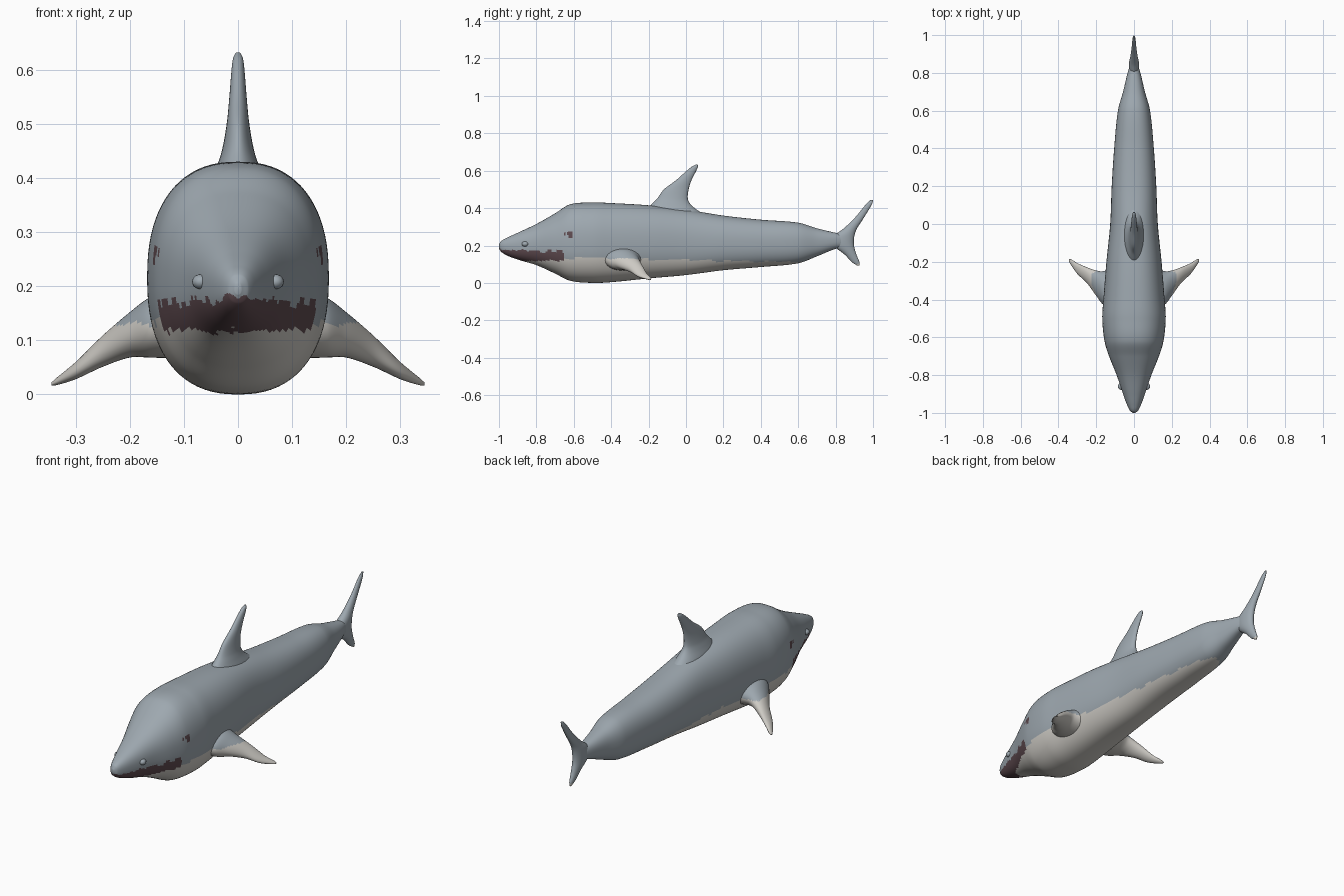
import bpy
import bmesh
from math import cos, sin, pi, copysign
from mathutils import Vector, noise

default_cube = bpy.data.objects.get("Cube")
if default_cube:
    bpy.data.objects.remove(default_cube, do_unlink=True)


def make_material(name, colour):
    material = bpy.data.materials.new(name)
    material.use_nodes = True
    material.diffuse_color = (*colour, 1)
    shader = material.node_tree.nodes["Principled BSDF"]
    shader.inputs["Base Color"].default_value = (*colour, 1)
    shader.inputs["Roughness"].default_value = 0.7
    return material


MATERIALS = [
    make_material("blue grey skin", (0.34, 0.39, 0.43)),
    make_material("pale belly", (0.62, 0.60, 0.56)),
    make_material("dark maroon", (0.115, 0.07, 0.08)),
]
GREY, PALE, MAROON = range(len(MATERIALS))


def skin_index(point):
    """Choose the colour of a face from where its centre lies."""
    x, y, z = point
    side = copysign(3, x)
    ragged = noise.noise(Vector((side, y * 14, x * 9)))
    jagged = noise.noise(Vector((x * 35, y * 35, side)))
    # Mouth band around the snout
    lip = 0.172 + 0.018 * jagged - 0.02 * (y + 0.8)
    chin = 0.117 + 0.012 * jagged
    if y < -0.65 + 0.02 * ragged and chin < z < lip:
        return MAROON
    # Eye: two small slivers tapering downward
    for start, end, low in ((-0.665, -0.645, 0.25), (-0.635, -0.612, 0.232)):
        along = (y - start) / (end - start)
        if 0 < along < 1 and low + 0.02 * (1 - along) < z < 0.27:
            return MAROON
    # Belly and undersides of the fins
    if z < 0.123 - 0.02 * y + 0.010 * ragged:
        return PALE
    return GREY


def finish(bm, name):
    bmesh.ops.recalc_face_normals(bm, faces=bm.faces)
    for face in bm.faces:
        face.smooth = True
        face.material_index = skin_index(face.calc_center_median())
    mesh = bpy.data.meshes.new(name)
    bm.to_mesh(mesh)
    bm.free()
    for material in MATERIALS:
        mesh.materials.append(material)
    obj = bpy.data.objects.new(name, mesh)
    bpy.context.collection.objects.link(obj)
    return obj


def smooth_rows(rows, steps):
    """Run a smooth curve through the stations; column 0 is the position."""
    def slope(i, column):
        a, b = rows[max(i - 1, 0)], rows[min(i + 1, len(rows) - 1)]
        return (b[column] - a[column]) / (b[0] - a[0])

    result = []
    for i in range(len(rows) - 1):
        a, b = rows[i], rows[i + 1]
        gap = b[0] - a[0]
        for step in range(steps):
            s = step / steps
            row = []
            for c in range(len(a)):
                blend = s * s * (3 - 2 * s)
                lean_in = s * (1 - s) ** 2 * slope(i, c)
                lean_out = s * s * (s - 1) * slope(i + 1, c)
                row.append(a[c] + (b[c] - a[c]) * blend + gap * (lean_in + lean_out))
            result.append(row)
    result.append(rows[-1])
    return result


def loft(name, rows, place, sides, steps, power=2.0):
    """Rows hold position, low edge, high edge, half thickness, offset."""
    bm = bmesh.new()
    rings = []
    for t, low, high, half, offset in smooth_rows(rows, steps):
        ring = []
        for k in range(sides):
            angle = 2 * pi * k / sides
            c, s = cos(angle), sin(angle)
            u = offset + half * copysign(abs(c) ** (2 / power), c)
            v = (low + high) / 2 + (high - low) / 2 * copysign(abs(s) ** (2 / power), s)
            ring.append(bm.verts.new(place(t, u, v)))
        rings.append(ring)
    for a, b in zip(rings, rings[1:]):
        for k in range(sides):
            n = (k + 1) % sides
            bm.faces.new((a[k], a[n], b[n], b[k]))
    bm.faces.new(rings[0])
    bm.faces.new(rings[-1])
    return finish(bm, name)


# Body: y, underside z, back z, half width
body = [
    (-1.0, 0.185, 0.205, 0.006), (-0.99, 0.168, 0.222, 0.02),
    (-0.96, 0.148, 0.24, 0.036), (-0.9, 0.125, 0.268, 0.058),
    (-0.8, 0.095, 0.315, 0.092), (-0.7, 0.05, 0.372, 0.132),
    (-0.62, 0.012, 0.42, 0.156), (-0.5, 0.0, 0.43, 0.168),
    (-0.4, 0.004, 0.427, 0.162), (-0.2, 0.024, 0.415, 0.146),
    (0.0, 0.042, 0.392, 0.126), (0.2, 0.068, 0.36, 0.118),
    (0.4, 0.085, 0.338, 0.105), (0.6, 0.105, 0.322, 0.085),
    (0.7, 0.142, 0.292, 0.058), (0.8, 0.182, 0.268, 0.034),
    (0.87, 0.195, 0.255, 0.012),
]
loft("body", [(*row, 0) for row in body], lambda t, u, v: (u, t, v), 80, 10, 2.35)

# Fins standing in the middle plane: z, front y, rear y, half thickness
dorsal_fin = [
    (0.36, -0.24, 0.11, 0.062), (0.39, -0.215, 0.06, 0.052),
    (0.42, -0.185, 0.025, 0.04), (0.45, -0.155, 0.01, 0.03),
    (0.5, -0.118, 0.014, 0.021), (0.55, -0.052, 0.03, 0.016),
    (0.6, 0.004, 0.055, 0.012), (0.622, 0.032, 0.064, 0.009),
    (0.632, 0.05, 0.062, 0.004),
]
tail_fin = [
    (0.092, 0.916, 0.928, 0.004), (0.11, 0.888, 0.928, 0.01),
    (0.15, 0.85, 0.912, 0.017), (0.2, 0.79, 0.898, 0.025),
    (0.25, 0.79, 0.9, 0.026), (0.29, 0.842, 0.914, 0.02),
    (0.35, 0.904, 0.952, 0.013), (0.42, 0.962, 0.994, 0.008),
    (0.442, 0.985, 1.0, 0.003),
]
for name, rows in (("dorsal_fin", dorsal_fin), ("tail_fin", tail_fin)):
    loft(name, [(*row, 0) for row in rows], lambda t, u, v: (u, v, t), 40, 6)

# Side fins: x, front y, rear y, half thickness, centre z
side_fin = [
    (0.11, -0.45, -0.23, 0.066, 0.132), (0.165, -0.425, -0.25, 0.055, 0.123),
    (0.2, -0.38, -0.246, 0.042, 0.11), (0.25, -0.312, -0.229, 0.029, 0.08),
    (0.3, -0.264, -0.207, 0.016, 0.044), (0.335, -0.215, -0.186, 0.007, 0.024),
    (0.345, -0.198, -0.186, 0.003, 0.019),
]
for label, side in (("left", 1), ("right", -1)):
    loft(label + "_side_fin", side_fin,
         lambda t, u, v, side=side: (side * t, v, u), 40, 8)

    # Small raised nostril beside the snout
    bm = bmesh.new()
    bmesh.ops.create_uvsphere(bm, u_segments=16, v_segments=10, radius=1)
    bmesh.ops.scale(bm, vec=(0.016, 0.018, 0.014), verts=bm.verts)
    bmesh.ops.translate(bm, vec=(side * 0.069, -0.86, 0.208), verts=bm.verts)
    finish(bm, label + "_nostril")
